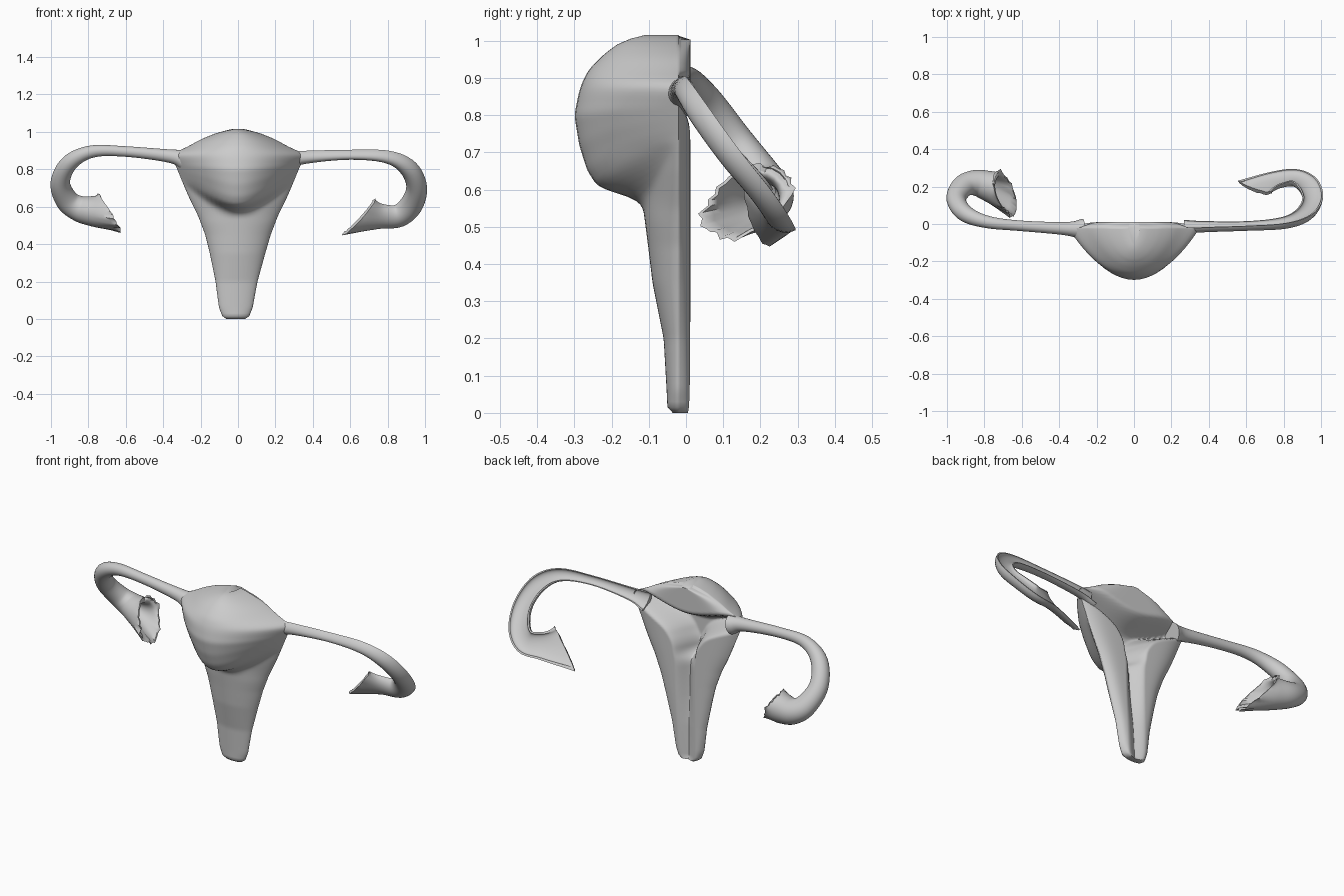
import bpy, bmesh, math, random
from mathutils import Vector

if "Cube" in bpy.data.objects:
    bpy.data.objects.remove(bpy.data.objects["Cube"])

random.seed(4)


def lerp_table(table, t):
    for a, b in zip(table, table[1:]):
        if t <= b[0]:
            f = max(0, (t - a[0]) / (b[0] - a[0]))
            return [p + (q - p) * f for p, q in zip(a[1:], b[1:])]
    return list(table[-1][1:])


def soft_table(table, t, r):
    rows = [lerp_table(table, t + r * k) for k in (-1, -.5, 0, .5, 1)]
    return [sum(c) / 5 for c in zip(*rows)]


def sstep(a, b, x):
    t = min(1, max(0, (x - a) / (b - a)))
    return t * t * (3 - 2 * t)


def loft(name, rings, angle):
    bm = bmesh.new()
    vs = [[bm.verts.new(p) for p in r] for r in rings]
    n = len(vs[0])
    for a, b in zip(vs, vs[1:]):
        for i in range(n):
            j = (i + 1) % n
            bm.faces.new((a[i], a[j], b[j], b[i]))
    bm.faces.new(vs[0][::-1])
    bm.faces.new(vs[-1])
    bmesh.ops.recalc_face_normals(bm, faces=bm.faces)
    me = bpy.data.meshes.new(name)
    bm.to_mesh(me)
    bm.free()
    ob = bpy.data.objects.new(name, me)
    bpy.context.collection.objects.link(ob)
    bpy.ops.object.select_all(action='DESELECT')
    ob.select_set(True)
    bpy.context.view_layer.objects.active = ob
    bpy.ops.object.shade_smooth_by_angle(angle=math.radians(angle))
    return ob


# Body: z, half width, front depth, front roundness
BODY = [(0, .05, .035, .5), (.015, .072, .05, .5), (.06, .09, .052, .5), (.2, .112, .06, .55),
        (.35, .148, .09, .6), (.45, .175, .102, .65), (.55, .213, .115, .7), (.575, .225, .135, .75),
        (.605, .24, .235, .95), (.65, .262, .265, .95), (.72, .292, .287, .95), (.8, .325, .3, .95),
        (.86, .35, .288, .95), (.885, .35, .28, .95), (.92, .27, .263, .85), (.96, .2, .225, .75),
        (.99, .125, .185, .65), (1.005, .075, .15, .6), (1.015, .03, .11, .6)]
# Cavity: z, half width of the opening in the back
CAVITY = [(0, .006), (.55, .012), (.66, .03), (.74, .08), (.8, .17), (.86, .33), (1.1, .5)]


def back_y(x, u, z, d):
    # distance outside the side lobes, and distance into the fundus above
    side = (abs(x) - soft_table(CAVITY, z, .02)[0]) * (1 - .5 * sstep(.68, .82, z))
    top = z - (.815 + .06 * sstep(0, .34, abs(x)))
    s = max(side, top)
    depth = min(.15, d * .62)
    return .012 - depth * (1 - sstep(-.04, .055, s)) * (1 - abs(u) ** 8) - .032 * abs(u) ** 6


rings = []
zs = sorted({b[0] for b in BODY[:2] + BODY[-3:]} | {round(.03 + i * .01, 4) for i in range(97)})
for z in zs:
    r = .012 if .03 < z < .98 else .001
    w, d = soft_table(BODY, z, r)[:2]
    cx = -.012 * (1 - sstep(0, .5, z))
    row = []
    for i in range(33):
        u = -math.cos(math.pi * i / 32)
        # lower edge of the bulge sweeps upward to the sides
        zz = z - .16 * u * u * sstep(.5, .6, z) * (1 - sstep(.7, .86, z))
        df, p = soft_table(BODY, zz, r)[1:]
        front = -.02 - (df - .02) * max(0, 1 - u * u) ** p
        row.append((cx + w * u, front, z))
    for i in range(1, 80):
        u = 1 - 2 * i / 80
        row.append((cx + w * u, back_y(w * u, u, z, d), z - .012 * sstep(.97, 1.015, z)))
    rings.append(row)
loft("uterus_body", rings, 80)


def catmull(pts, per):
    pts = [Vector(p) for p in pts]
    ext = [2 * pts[0] - pts[1]] + pts + [2 * pts[-1] - pts[-2]]
    out = []
    for i in range(len(pts) - 1):
        a, b, c, d = ext[i:i + 4]
        for k in range(per):
            t = k / per
            out.append(.5 * (2 * b + (c - a) * t + (2 * a - 5 * b + 4 * c - d) * t * t
                             + (3 * b - a - 3 * c + d) * t ** 3))
    return out + [pts[-1]]


def tube(name, path, radii, normal, slant, section, frill, lining):
    cs, rs = catmull(path, 6), catmull(radii, 6)
    m = len(cs)
    noise = [random.uniform(-1, 1) for _ in section]

    def ring(k, scale):
        t = (cs[min(k + 1, m - 1)] - cs[max(k - 1, 0)]).normalized()
        n = (Vector(normal) - t * t.dot(Vector(normal))).normalized()
        b = t.cross(n)
        f = max(0, (k - m + 10) / 9) ** 2
        pts = []
        for i, (ca, sa) in enumerate(section):
            wob = frill * f * f * ((1 if i % 2 else -1) * .5 + noise[i])
            o = (n * ca * rs[k][0] + b * sa * rs[k][1]) * scale
            pts.append(cs[k] + o * (1 + wob) + t * (f * o.dot(Vector(slant)) + .2 * wob * rs[k][1]))
        return pts

    rr = [ring(k, 1) for k in range(m)]
    if lining:      # inside wall of the open funnel
        rr += [ring(k, .9 - .045 * (m - 1 - k)) for k in range(m - 1, m - 15, -1)]
    return loft(name, rr, 50)


# Whole tube with frilled funnel on the -x side, opening cut at a slant
circle = [(math.cos(2 * math.pi * i / 36), math.sin(2 * math.pi * i / 36)) for i in range(36)]
tube("whole_tube",
     [(-.28, -.03, .85), (-.36, -.025, .87), (-.6, -.01, .895), (-.78, .01, .895), (-.9, .055, .835),
      (-.95, .13, .73), (-.915, .2, .635), (-.85, .22, .59), (-.77, .2, .575), (-.69, .165, .57)],
     [(.06, .055, 0), (.036, .036, 0), (.028, .028, 0), (.033, .033, 0), (.045, .045, 0),
      (.05, .052, 0), (.056, .062, 0), (.068, .07, 0), (.085, .08, 0), (.105, .088, 0)],
     (0, .77, .64), (0, -.65, -.75), circle, .1, True)

# Half tube, cut open along the back, on the +x side
outer = [(math.cos(a), math.sin(a)) for a in [math.pi * (.5 + i / 14) for i in range(15)]]
inner = [(.4 * c, .85 * s) for c, s in outer[::-1]]
tube("cut_tube",
     [(.26, -.005, .85), (.36, -.002, .868), (.6, .002, .882), (.8, .02, .87), (.91, .065, .81),
      (.955, .14, .71), (.928, .22, .615), (.86, .26, .555), (.76, .245, .55), (.645, .2, .55)],
     [(.05, .055, 0), (.045, .036, 0), (.042, .026, 0), (.05, .035, 0), (.058, .05, 0),
      (.06, .055, 0), (.06, .063, 0), (.058, .066, 0), (.05, .075, 0), (.04, .115, 0)],
     (0, .85, .5), (0, .3, -.55), outer + inner, .06, False)
